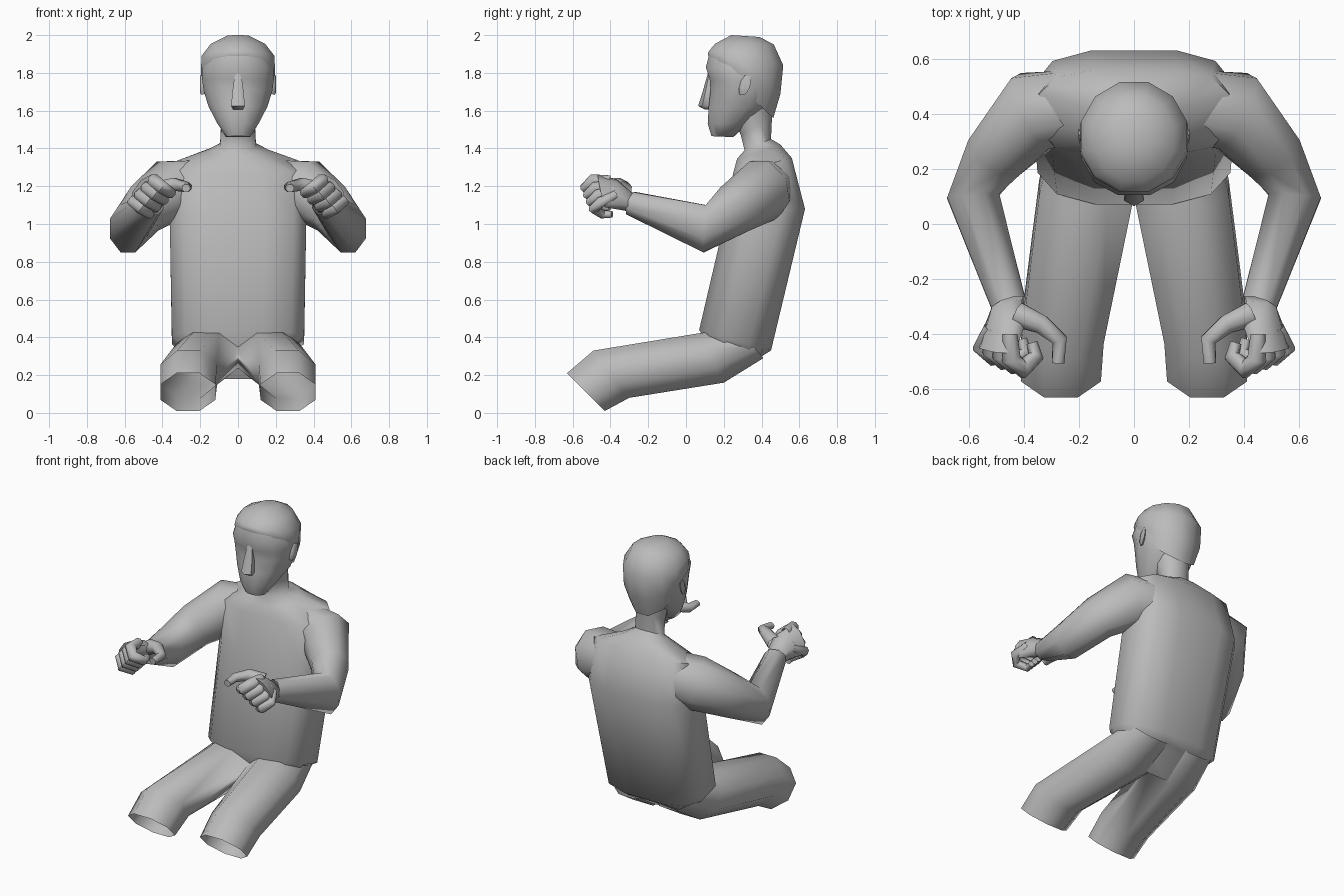
import bpy, bmesh, math
from mathutils import Vector

cube = bpy.data.objects.get("Cube")
if cube:
    bpy.data.objects.remove(cube)

grey = bpy.data.materials.new("plain_grey")
grey.use_nodes = True
grey.diffuse_color = (0.5, 0.5, 0.5, 1)
grey.node_tree.nodes["Principled BSDF"].inputs["Base Color"].default_value = (0.5, 0.5, 0.5, 1)


def ring(centre, u, v, n=8, power=1.0):
    """Closed cross-section spanned by half axes u and v, flat sides on the axes."""
    pts = []
    top = math.cos(math.pi / n) ** power
    for i in range(n):
        a = 2 * math.pi * (i + 0.5) / n
        c, s = math.cos(a), math.sin(a)
        c = math.copysign(abs(c) ** power, c) / top
        s = math.copysign(abs(s) ** power, s) / top
        pts.append(Vector(centre) + Vector(u) * c + Vector(v) * s)
    return pts


def section(yf, zf, yb, zb, w, power=1.0):
    """Body slice from its front point, back point and half width."""
    return ring((0, (yf + yb) / 2, (zf + zb) / 2), (w, 0, 0),
                (0, (yf - yb) / 2, (zf - zb) / 2), 12, power)


def loft(name, rings, caps=(True, True), mirror=False):
    bm = bmesh.new()
    loops = [[bm.verts.new(p) for p in r] for r in rings]
    n = len(loops[0])
    for a, b in zip(loops, loops[1:]):
        for i in range(n):
            j = (i + 1) % n
            bm.faces.new((a[i], a[j], b[j], b[i]))
    for loop, cap in zip((loops[0], loops[-1]), caps):
        if cap:
            bm.faces.new(loop)
    bmesh.ops.recalc_face_normals(bm, faces=bm.faces)
    mesh = bpy.data.meshes.new(name)
    bm.to_mesh(mesh)
    bm.free()
    mesh.materials.append(grey)
    ob = bpy.data.objects.new(name, mesh)
    bpy.context.collection.objects.link(ob)
    bpy.ops.object.select_all(action='DESELECT')
    ob.select_set(True)
    bpy.context.view_layer.objects.active = ob
    bpy.ops.object.shade_smooth_by_angle(angle=math.radians(60))
    if mirror:
        ob.modifiers.new("Mirror", 'MIRROR')


def tube(name, stations, n=8, end_cap=True):
    """Mirrored limb through (point, side radius, upright radius) stations."""
    pts = [Vector(s[0]) for s in stations]
    rings = []
    for i, (p, (_, ru, rv)) in enumerate(zip(pts, stations)):
        d = (pts[min(i + 1, len(pts) - 1)] - pts[max(i - 1, 0)]).normalized()
        side = d.cross(Vector((0, 0, 1))).normalized()
        rings.append(ring(p, side * ru, side.cross(d) * rv, n))
    loft(name, rings, (False, end_cap), True)


# Torso running up into the neck
loft("torso", [
    section(0.21, 0.18, 0.40, 0.30, 0.19, 0.7),
    section(0.07, 0.44, 0.45, 0.33, 0.35, 0.72),
    section(0.21, 1.04, 0.63, 1.08, 0.362, 0.65),
    section(0.25, 1.27, 0.56, 1.35, 0.345, 0.65),
    section(0.27, 1.345, 0.50, 1.42, 0.16, 0.9),
    section(0.31, 1.39, 0.45, 1.45, 0.095),
    section(0.29, 1.47, 0.455, 1.56, 0.09),
    section(0.27, 1.52, 0.465, 1.66, 0.10),
], (True, False))

# Head, from chin to crown
loft("face", [section(yf, z, yb, zb, w, 0.9) for yf, yb, z, zb, w in (
    (0.135, 0.25, 1.465, 1.46, 0.065), (0.115, 0.34, 1.53, 1.54, 0.11),
    (0.12, 0.44, 1.62, 1.62, 0.155), (0.13, 0.47, 1.71, 1.70, 0.182),
    (0.125, 0.48, 1.77, 1.76, 0.19), (0.105, 0.48, 1.83, 1.80, 0.19),
    (0.125, 0.46, 1.905, 1.84, 0.165))], (True, False))
loft("hair", [
    section(0.118, 1.89, 0.462, 1.56, 0.165),
    section(0.116, 1.905, 0.50, 1.69, 0.196),
    section(0.125, 1.92, 0.515, 1.84, 0.192),
    section(0.155, 1.955, 0.465, 1.95, 0.145),
    section(0.24, 2.00, 0.39, 1.99, 0.06),
], (False, True))
loft("nose", [
    ring((0, 0.13, 1.80), (0.016, 0, 0), (0, 0.012, 0), 6),
    ring((0, 0.118, 1.70), (0.03, 0, 0), (0, 0.026, 0), 6),
    ring((0, 0.105, 1.625), (0.036, 0, 0), (0, 0.035, 0), 6),
    ring((0, 0.12, 1.605), (0.024, 0, 0), (0, 0.016, 0), 6),
])
loft("ear", [
    ring((0.175, 0.30, 1.735), (0, 0.018, 0), (0, 0.012, 0.045)),
    ring((0.193, 0.31, 1.735), (0, 0.024, 0), (0, 0.012, 0.052)),
    ring((0.201, 0.325, 1.74), (0, 0.016, 0), (0, 0.010, 0.045)),
], (False, True), True)

# Legs, open at the knees
loft("leg", [
    ring((0.15, 0.34, 0.37), (0.145, 0, 0), (0, -0.07, 0.08)),
    ring((0.172, 0.13, 0.29), (0.172, 0, 0), (0, -0.07, 0.13)),
    ring((0.26, -0.395, 0.205), (0.15, 0, 0), (0, -0.095, 0.125)),
    ring((0.265, -0.53, 0.11), (0.145, 0, 0), (0, -0.10, 0.10)),
], (False, False), True)

# Arms growing out of the shoulders
tube("arm", [
    ((0.17, 0.43, 1.20), 0.13, 0.14),
    ((0.36, 0.41, 1.18), 0.145, 0.158),
    ((0.495, 0.26, 1.08), 0.112, 0.13),
    ((0.583, 0.10, 0.975), 0.095, 0.125),
    ((0.455, -0.29, 1.11), 0.064, 0.062),
], end_cap=False)

# Fists: palm, four curled fingers and a thumb
across = Vector((0.055, 0.015, -0.075))
thick = Vector((0.042, -0.01, 0.032))
loft("palm", [
    ring((0.455, -0.27, 1.11), across * 0.55, thick),
    ring((0.462, -0.35, 1.155), across * 0.9, thick * 1.15),
    ring((0.50, -0.45, 1.175), across, thick * 0.85),
], mirror=True)
for i, label in enumerate(("index", "middle", "ring", "little")):
    r = 0.034 - 0.002 * i
    step = Vector((0.037, 0.013, -0.038)) * i
    path = [(0.45, -0.40, 1.23), (0.445, -0.49, 1.23), (0.405, -0.525, 1.195),
            (0.355, -0.48, 1.165), (0.37, -0.43, 1.165)]
    sizes = (0.8, 1, 1, 0.8, 0.6)
    spread = (0.65, 1, 1, 1, 1)
    tube(label + "_finger", [(Vector(p) + step * f, r * s, r * s)
                             for p, s, f in zip(path, sizes, spread)])
tube("thumb", [
    ((0.42, -0.33, 1.18), 0.045, 0.045),
    ((0.335, -0.365, 1.21), 0.034, 0.034),
    ((0.27, -0.42, 1.195), 0.028, 0.026),
    ((0.275, -0.505, 1.19), 0.022, 0.02),
])
